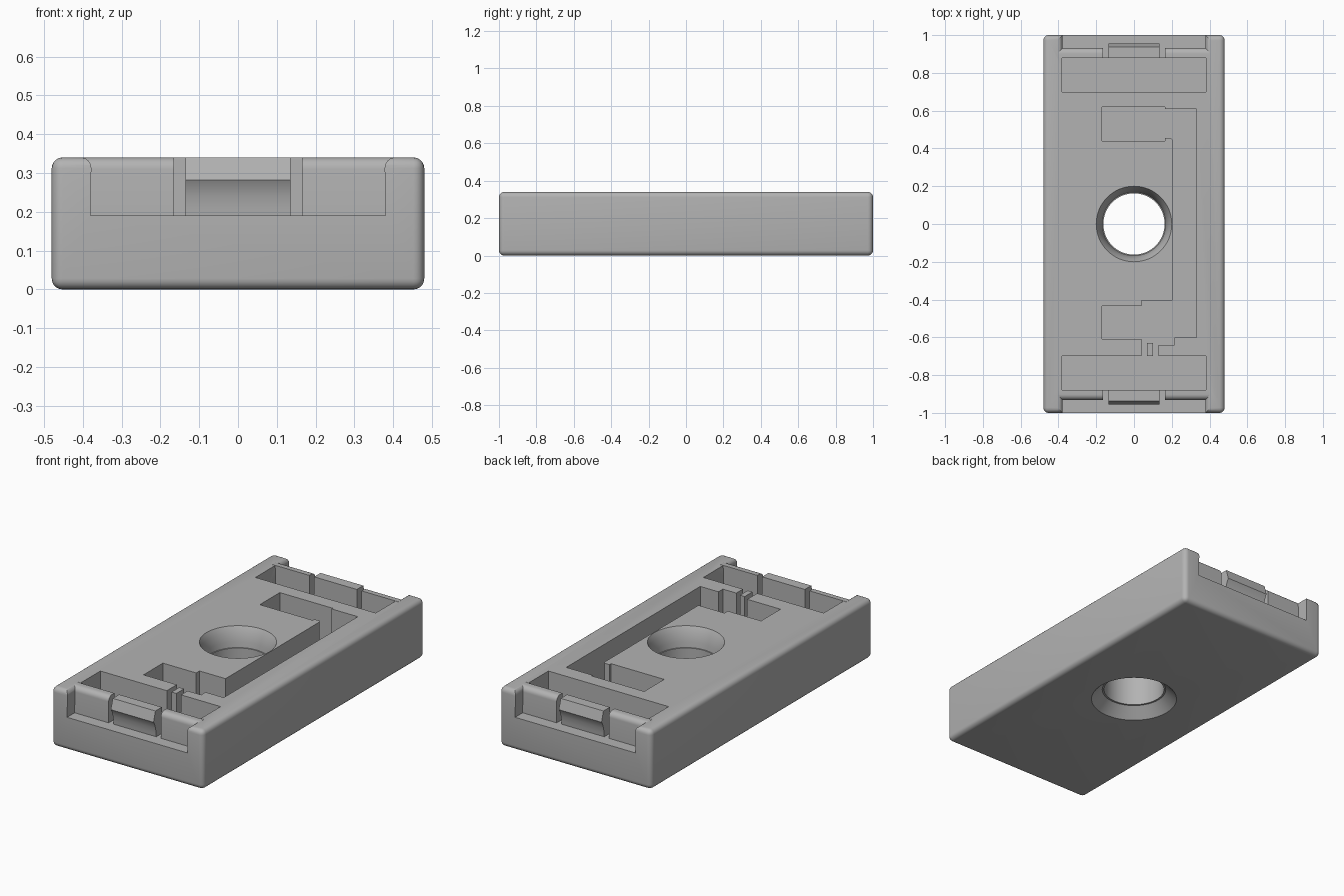
import bpy, bmesh, math
from mathutils import Vector

if "Cube" in bpy.data.objects:
    bpy.data.objects.remove(bpy.data.objects["Cube"])

grey = bpy.data.materials.new("plain_grey")
grey.diffuse_color = (0.45, 0.45, 0.45, 1)
grey.use_nodes = True
grey.node_tree.nodes["Principled BSDF"].inputs["Base Color"].default_value = grey.diffuse_color
TOP, LEDGE, FLOOR = 0.34, 0.19, 0.10


def make(name, bm):
    bmesh.ops.recalc_face_normals(bm, faces=bm.faces)
    me = bpy.data.meshes.new(name)
    bm.to_mesh(me)
    bm.free()
    me.materials.append(grey)
    ob = bpy.data.objects.new(name, me)
    bpy.context.collection.objects.link(ob)
    return ob


def prism(name, pts, a, b, axis):
    """Extrude a 2D outline from a to b; the outline lies across the axis."""
    place = {"x": lambda p, t: (t, p[0], p[1]),
             "y": lambda p, t: (p[0], t, p[1]),
             "z": lambda p, t: (p[0], p[1], t)}[axis]
    bm = bmesh.new()
    face = bm.faces.new([bm.verts.new(place(p, a)) for p in pts])
    ext = bmesh.ops.extrude_face_region(bm, geom=[face])
    shift = Vector(place((0, 0), b - a))
    bmesh.ops.translate(bm, vec=shift,
                        verts=[v for v in ext["geom"] if isinstance(v, bmesh.types.BMVert)])
    return make(name, bm)


def arc(cx, cy, r, a0, a1, n=6):
    return [(cx + r * math.cos(math.radians(a0 + (a1 - a0) * i / n)),
             cy + r * math.sin(math.radians(a0 + (a1 - a0) * i / n))) for i in range(n + 1)]


def lathe(name, profile, n=64):
    bm = bmesh.new()
    rings = [[bm.verts.new((r * math.cos(2 * math.pi * i / n), r * math.sin(2 * math.pi * i / n), z))
              for i in range(n)] for r, z in profile]
    for lo, hi in zip(rings, rings[1:]):
        for i in range(n):
            bm.faces.new((lo[i], lo[(i + 1) % n], hi[(i + 1) % n], hi[i]))
    bm.faces.new(rings[0])
    bm.faces.new(rings[-1])
    return make(name, bm)


def smooth(ob):
    bpy.ops.object.select_all(action="DESELECT")
    ob.select_set(True)
    bpy.context.view_layer.objects.active = ob
    bpy.ops.object.shade_smooth_by_angle(angle=math.radians(32))


# Main body with rounded edges
bm = bmesh.new()
bmesh.ops.create_cube(bm, size=1)
for v in bm.verts:
    v.co = (v.co.x * 0.96, v.co.y * 2, (v.co.z + 0.5) * TOP)
bmesh.ops.bevel(bm, geom=list(bm.edges), offset=0.028, segments=5, profile=0.5, affect="EDGES")
body = make("body", bm)

cutters = []

# Through hole, flared at both faces
cutters.append(lathe("hole_cutter", [(0.25, -0.02), (0.23, 0), (0.172, 0.058), (0.162, 0.058),
                                     (0.162, 0.23), (0.168, 0.23), (0.172, 0.26), (0.183, 0.31),
                                     (0.20, TOP), (0.21, 0.36)]))

# Spring pockets, wiring channel and thin slots
channel = [(-0.17, 0.62), (-0.17, 0.44), (0.165, 0.44), (0.165, 0.455), (0.195, 0.455),
           (0.205, 0.445), (0.205, -0.405), (0.04, -0.405), (0.04, -0.435), (-0.17, -0.435),
           (-0.17, -0.61), (0.04, -0.61), (0.04, -0.71), (0.07, -0.71), (0.07, -0.63),
           (0.10, -0.63), (0.10, -0.71), (0.13, -0.71), (0.13, -0.64), (0.215, -0.64),
           (0.215, -0.60), (0.33, -0.60), (0.33, 0.61), (0.165, 0.61), (0.165, 0.62)]
cutters.append(prism("channel_cutter", channel, FLOOR, 0.5, "z"))

# End pockets and flared end notches
flare = arc(0.405, 0.313, 0.027, 180, 90)
notch = [(0.38, LEDGE)] + flare + [(0.405, 0.5)]
notch = notch + [(-x, z) for x, z in reversed(notch)]
for s, end in ((-1, "front"), (1, "back")):
    box = [(-0.38, s * 0.70), (0.38, s * 0.70), (0.38, s * 0.88), (-0.38, s * 0.88)]
    cutters.append(prism(end + "_pocket_cutter", box, FLOOR, 0.5, "z"))
    cutters.append(prism(end + "_notch_cutter", notch, s * 0.878, s * 1.1, "y"))

for c in cutters:
    c.hide_render = True
    mod = body.modifiers.new(c.name, "BOOLEAN")
    mod.operation, mod.solver, mod.object = "DIFFERENCE", "EXACT", c
bpy.context.view_layer.objects.active = body
for c in cutters:
    bpy.ops.object.modifier_apply(modifier=c.name)
    bpy.data.objects.remove(c)
smooth(body)

# End walls and snap tabs standing on the ledges
for s, end in ((-1, "front"), (1, "back")):
    wall = [(0.88, 0.18), (0.932, 0.18)] + arc(0.902, 0.31, 0.03, 0, 90) + [(0.88, TOP)]
    tab = [(0.88, 0.18), (0.93, 0.18), (0.932, 0.21), (0.937, 0.24), (0.945, 0.265),
           (0.955, 0.282), (0.938, TOP), (0.88, TOP)]
    wall, tab = ([(s * y, z) for y, z in p] for p in (wall, tab))
    smooth(prism(end + "_wall_left", wall, -0.40, -0.165, "x"))
    smooth(prism(end + "_wall_right", wall, 0.165, 0.40, "x"))
    smooth(prism(end + "_snap_tab", tab, -0.135, 0.135, "x"))
